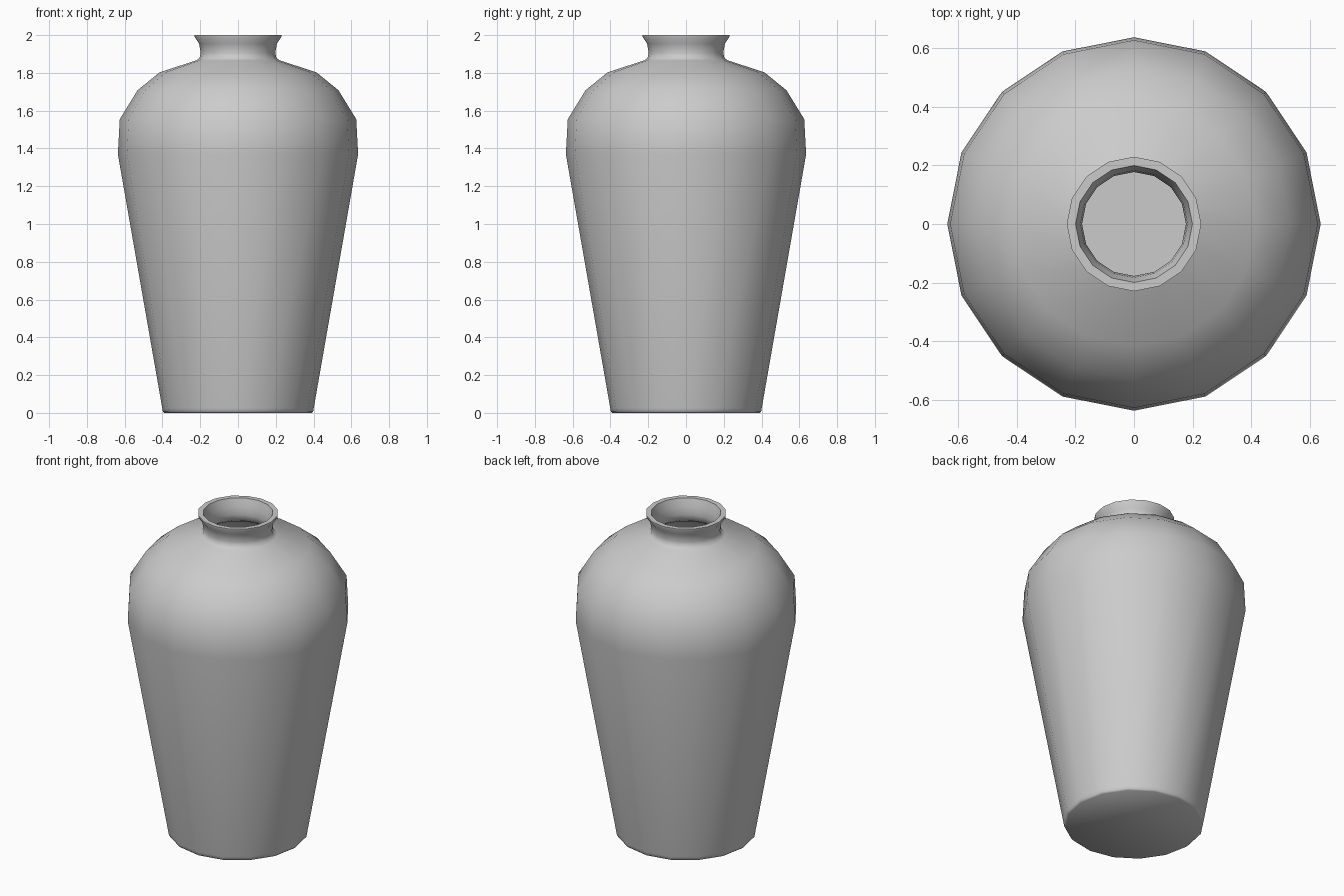
import bpy, bmesh, math

if "Cube" in bpy.data.objects:
    bpy.data.objects.remove(bpy.data.objects["Cube"])

SIDES = 16

# Outer wall from foot to rim, then inner wall back down to the inside floor (radius, height)
outer = [(0.39, 0.0), (0.398, 0.008), (0.401, 0.025), (0.636, 1.37), (0.626, 1.555), (0.532, 1.708),
         (0.415, 1.803), (0.222, 1.866), (0.204, 1.878), (0.197, 1.905), (0.206, 1.955),
         (0.229, 1.99), (0.229, 2.0)]
inner = [(0.199, 2.0), (0.195, 1.985), (0.182, 1.95), (0.177, 1.905), (0.182, 1.868), (0.205, 1.85),
         (0.405, 1.783), (0.518, 1.692), (0.606, 1.547), (0.615, 1.37), (0.381, 0.03)]


def lathe(name, profile):
    bm = bmesh.new()
    rings = []
    for r, z in profile:
        rings.append([bm.verts.new((r * math.cos(2 * math.pi * i / SIDES),
                                    r * math.sin(2 * math.pi * i / SIDES), z))
                      for i in range(SIDES)])
    for a, b in zip(rings, rings[1:]):
        for i in range(SIDES):
            j = (i + 1) % SIDES
            bm.faces.new((a[i], a[j], b[j], b[i]))
    # Underside and inside floor
    bm.faces.new(rings[0][::-1])
    bm.faces.new(rings[-1])
    bmesh.ops.recalc_face_normals(bm, faces=bm.faces)
    mesh = bpy.data.meshes.new(name)
    bm.to_mesh(mesh)
    bm.free()
    obj = bpy.data.objects.new(name, mesh)
    bpy.context.collection.objects.link(obj)
    return obj


# Hollow vase
vase = lathe("vase", outer + inner)
bpy.context.view_layer.objects.active = vase
vase.select_set(True)
bpy.ops.object.shade_smooth_by_angle(angle=math.radians(50))
